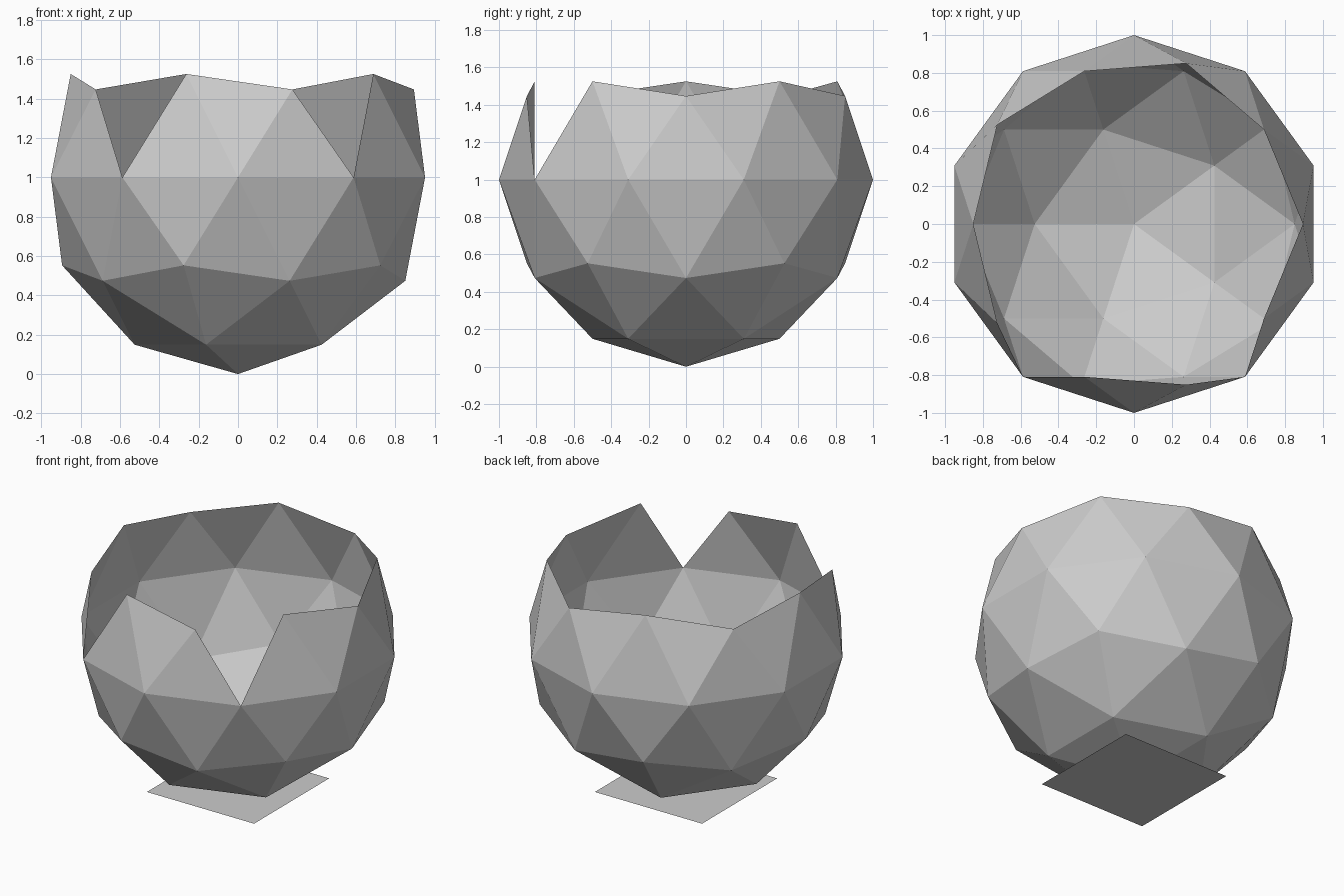
import bpy
import bmesh
from mathutils import Vector

cube = bpy.data.objects.get("Cube")
if cube:
    bpy.data.objects.remove(cube, do_unlink=True)


def make_material(name, colour):
    mat = bpy.data.materials.new(name)
    mat.use_nodes = True
    mat.diffuse_color = colour
    mat.node_tree.nodes["Principled BSDF"].inputs["Base Color"].default_value = colour
    return mat


def add_object(name, bm, mat):
    mesh = bpy.data.meshes.new(name)
    bm.to_mesh(mesh)
    bm.free()
    mesh.materials.append(mat)
    obj = bpy.data.objects.new(name, mesh)
    bpy.context.collection.objects.link(obj)
    return obj


grey = make_material("light grey", (0.6, 0.6, 0.6, 1))

# Faceted bowl: a low-poly sphere with its cap taken off
bm = bmesh.new()
bmesh.ops.create_icosphere(bm, subdivisions=2, radius=1)
cap = [v for v in bm.verts if v.co.z > 0.7]
bmesh.ops.delete(bm, geom=cap, context="VERTS")

# Two notches in the front of the rim, each one missing triangle
for side in (-1, 1):
    tip = Vector((side * 0.588, -0.809, 0))
    notch = [f for f in bm.faces
             if f.calc_center_median().z > 0.28
             and any((v.co - tip).length < 0.05 for v in f.verts)
             and sum(v.co.z > 0.3 for v in f.verts) == 2]
    bmesh.ops.delete(bm, geom=notch, context="FACES")

bmesh.ops.translate(bm, verts=bm.verts, vec=(0, 0, 1))
add_object("bowl", bm, grey)

# Thin square base sheet under the bowl
bm = bmesh.new()
bmesh.ops.create_grid(bm, x_segments=1, y_segments=1, size=0.4)
add_object("base_sheet", bm, grey)
